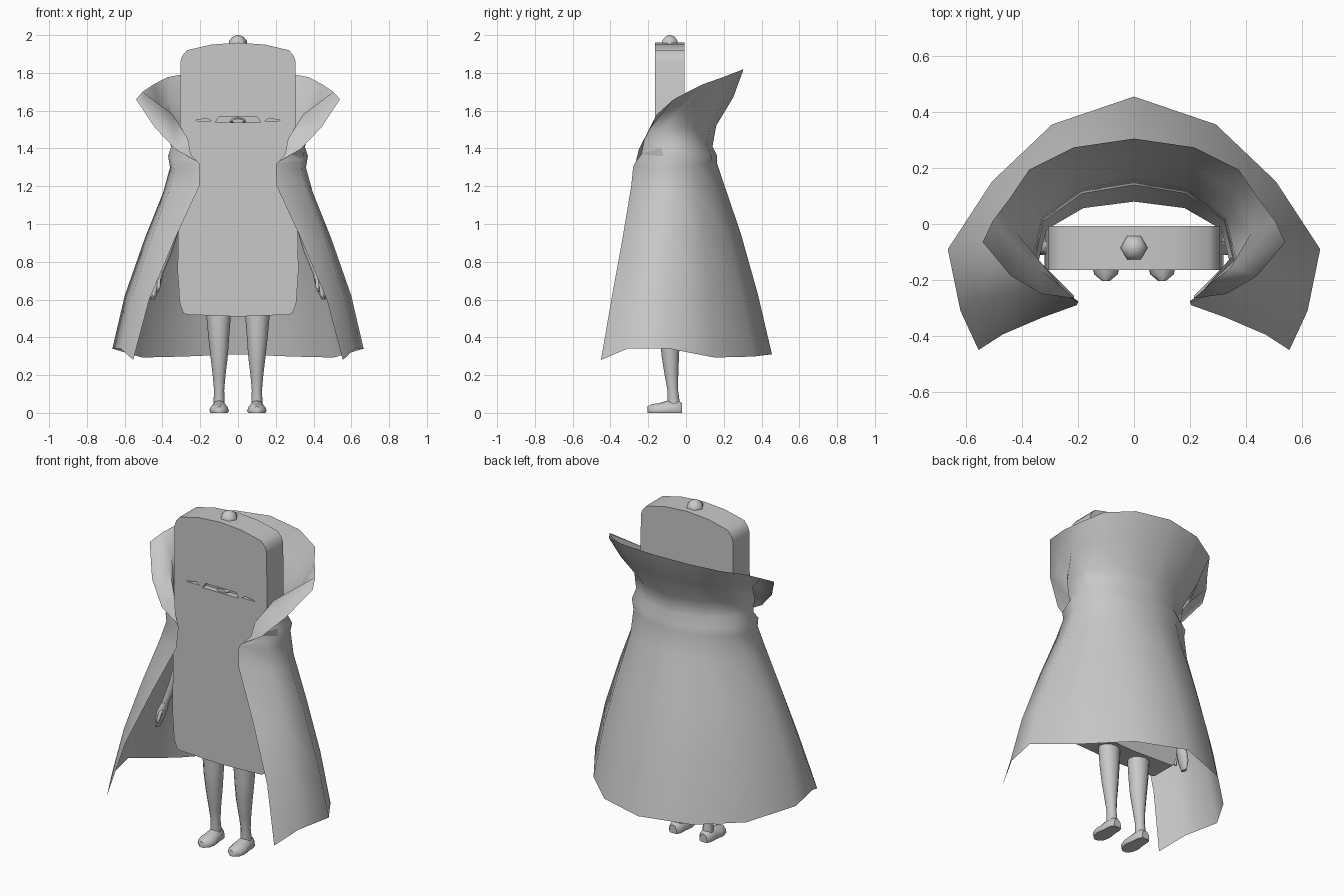
import bpy, bmesh
from math import sin, cos, pi, radians
from mathutils import Vector

cube = bpy.data.objects.get("Cube")
if cube:
    bpy.data.objects.remove(cube, do_unlink=True)

grey = bpy.data.materials.new("plain grey")
grey.use_nodes = True
GREY = (0.58, 0.58, 0.58, 1)
grey.diffuse_color = GREY
grey.node_tree.nodes["Principled BSDF"].inputs["Base Color"].default_value = GREY


def activate(obj):
    bpy.ops.object.select_all(action="DESELECT")
    bpy.context.view_layer.objects.active = obj
    obj.select_set(True)


def make_object(name, bm, fix_normals=True):
    """Turn a bmesh into an object with the shared material."""
    if fix_normals:
        bmesh.ops.recalc_face_normals(bm, faces=bm.faces)
    mesh = bpy.data.meshes.new(name)
    bm.to_mesh(mesh)
    bm.free()
    mesh.materials.append(grey)
    obj = bpy.data.objects.new(name, mesh)
    bpy.context.collection.objects.link(obj)
    activate(obj)
    return obj


def smooth(angle):
    """Shade the active object, keeping edges above the angle sharp."""
    bpy.ops.object.shade_smooth_by_angle(angle=radians(angle))


def bridge(bm, rows, closed):
    """Skin quads between successive rows of vertices."""
    for low, high in zip(rows, rows[1:]):
        n = len(low)
        for i in range(n if closed else n - 1):
            j = (i + 1) % n
            bm.faces.new((low[i], low[j], high[j], high[i]))


def loft(name, rings, axis="z", sides=12, mirror_x=1):
    """Tube through elliptical rings (centre, radius across, radius other way)."""
    bm = bmesh.new()
    rows = []
    for (x, y, z), ra, rb in rings:
        row = []
        for i in range(sides):
            u, v = ra * cos(2 * pi * i / sides), rb * sin(2 * pi * i / sides)
            offset = Vector((u, v, 0)) if axis == "z" else Vector((u, 0, v))
            p = Vector((x, y, z)) + offset
            row.append(bm.verts.new((p.x * mirror_x, p.y, max(p.z, 0))))
        rows.append(row)
    bridge(bm, rows, True)
    bm.faces.new(rows[0])
    bm.faces.new(rows[-1])
    make_object(name, bm)
    smooth(50)


def slab(bm, outline, front, back):
    """Extrude an (x, z) outline between two depths."""
    rows = [[bm.verts.new((x, y, z)) for x, z in outline] for y in (front, back)]
    bridge(bm, rows, True)
    bm.faces.new(rows[0])
    bm.faces.new(rows[1])


def mirrored(half):
    return half + [(-x, z) for x, z in reversed(half) if x > 0]


# Mouth cutter: a wide slot and two thin slivers
bm = bmesh.new()
slab(bm, mirrored([(0, 1.567), (.1, 1.567), (.12, 1.537), (0, 1.537)]), -.2, -.13)
for s in (1, -1):
    slab(bm, [(s * .14, 1.545), (s * .165, 1.56), (s * .235, 1.547)], -.2, -.14)
cutter = make_object("mouth_cutter", bm)

# Tall slab body with rounded corners, a gently arched top and the mouth cut in
body_half = [(0, 1.96), (.14, 1.95), (.27, 1.92), (.295, 1.89), (.305, 1.86),
             (.31, 1.3), (.32, .75), (.308, .58), (.29, .53), (.27, .52), (0, .51)]
bm = bmesh.new()
slab(bm, mirrored(body_half), -.165, -.008)
body = make_object("body", bm)
cut = body.modifiers.new("mouth", "BOOLEAN")
cut.object = cutter
cut.solver = "EXACT"
bpy.ops.object.modifier_apply(modifier=cut.name)
bpy.data.objects.remove(cutter, do_unlink=True)
smooth(55)

# Tongue inside the slot
loft("tongue", [((0, -.125, 1.545), .045, .02), ((0, -.155, 1.545), .03, .012)], "y", 8)

# Button on top of the head
loft("top_button", [((0, -.085, 1.945), .05, .05), ((0, -.085, 1.97), .047, .047),
                    ((0, -.085, 1.99), .03, .03), ((0, -.085, 2), .01, .01)], sides=6)

# Legs, feet, arms and hands
for side, s in (("left", 1), ("right", -1)):
    loft(side + "_leg", [((.103, -.085, .53), .066, .055), ((.102, -.085, .4), .055, .053),
                         ((.1, -.083, .3), .046, .046), ((.1, -.077, .2), .034, .036),
                         ((.1, -.07, .12), .027, .028), ((.1, -.065, .04), .03, .034)],
         mirror_x=s)
    loft(side + "_foot", [((.1, -.02, .01), .025, .04), ((.1, -.04, .01), .04, .056),
                          ((.1, -.09, .01), .043, .058), ((.1, -.14, .01), .052, .042),
                          ((.1, -.18, .01), .042, .036), ((.1, -.203, .01), .014, .026)],
         "y", mirror_x=s)
    loft(side + "_arm", [((.29, -.085, 1.16), .024, .026), ((.33, -.085, 1), .026, .026),
                         ((.37, -.09, .86), .024, .024), ((.415, -.1, .74), .02, .02)],
         sides=10, mirror_x=s)
    loft(side + "_hand", [((.412, -.1, .75), .018, .022), ((.428, -.105, .7), .025, .035),
                          ((.442, -.11, .65), .022, .036), ((.452, -.115, .6), .01, .02)],
         sides=10, mirror_x=s)
    loft(side + "_thumb", [((.418, -.125, .71), .01, .012), ((.42, -.15, .67), .01, .012),
                           ((.425, -.155, .64), .006, .008)], sides=8, mirror_x=s)


def cape_row(bm, back, side, mid, edge):
    """Open horseshoe row: back arc (depth, height, fullness), side, fold, front edge."""
    depth, height, full = back
    flat = 1 - full
    half = []
    for t in (0, 1 / 3, 2 / 3):
        a = t * pi / 2
        half.append((side[0] * sin(a) * full,
                     side[1] + (depth - side[1]) * cos(a) * (1 - 1.4 * flat * t),
                     height + (side[2] - height) * t ** 2 - 1.7 * flat * t ** 2 * (1 - t)))
    half += [side, mid, edge]
    points = [(-x, y, z) for x, y, z in reversed(half[1:])] + half
    return [bm.verts.new(p) for p in points]


# Cape from hem up to the flared collar, which folds outward in front like a lapel
cape_rows = [
    ((.455, .31, .88), (.665, -.09, .34), (.62, -.31, .34), (.555, -.45, .28)),
    ((.38, .63, .89), (.6, -.09, .62), (.56, -.28, .62), (.47, -.395, .6)),
    ((.29, .95, .91), (.495, -.08, .92), (.46, -.25, .92), (.33, -.335, .93)),
    ((.205, 1.2, .95), (.395, -.07, 1.17), (.365, -.22, 1.18), (.205, -.29, 1.2)),
    ((.165, 1.32, 1), (.36, -.06, 1.3), (.335, -.2, 1.29), (.2, -.28, 1.3)),
    ((.165, 1.36, 1.03), (.37, -.09, 1.36), (.34, -.2, 1.34), (.2, -.275, 1.315)),
    ((.14, 1.41, 1.05), (.355, -.13, 1.405), (.25, -.235, 1.37), (.215, -.265, 1.33)),
    ((.16, 1.52, 1.04), (.365, -.13, 1.49), (.265, -.22, 1.45), (.33, -.25, 1.395)),
    ((.25, 1.67, .99), (.42, -.03, 1.61), (.345, -.155, 1.58), (.44, -.185, 1.51)),
    ((.305, 1.82, .97), (.445, .09, 1.74), (.505, .01, 1.7), (.54, -.065, 1.66)),
]
bm = bmesh.new()
bridge(bm, [cape_row(bm, *row) for row in cape_rows], False)
make_object("cape", bm, False)
smooth(100)

# Collar base tucked inside the shoulders
bm = bmesh.new()
neck = cape_row(bm, *cape_rows[6])
tuck = cape_row(bm, (.08, 1.3, 1.06), (.34, -.13, 1.31), (.24, -.23, 1.32), (.215, -.255, 1.31))
bridge(bm, [tuck, neck], False)
make_object("collar_base", bm, False)
smooth(60)
